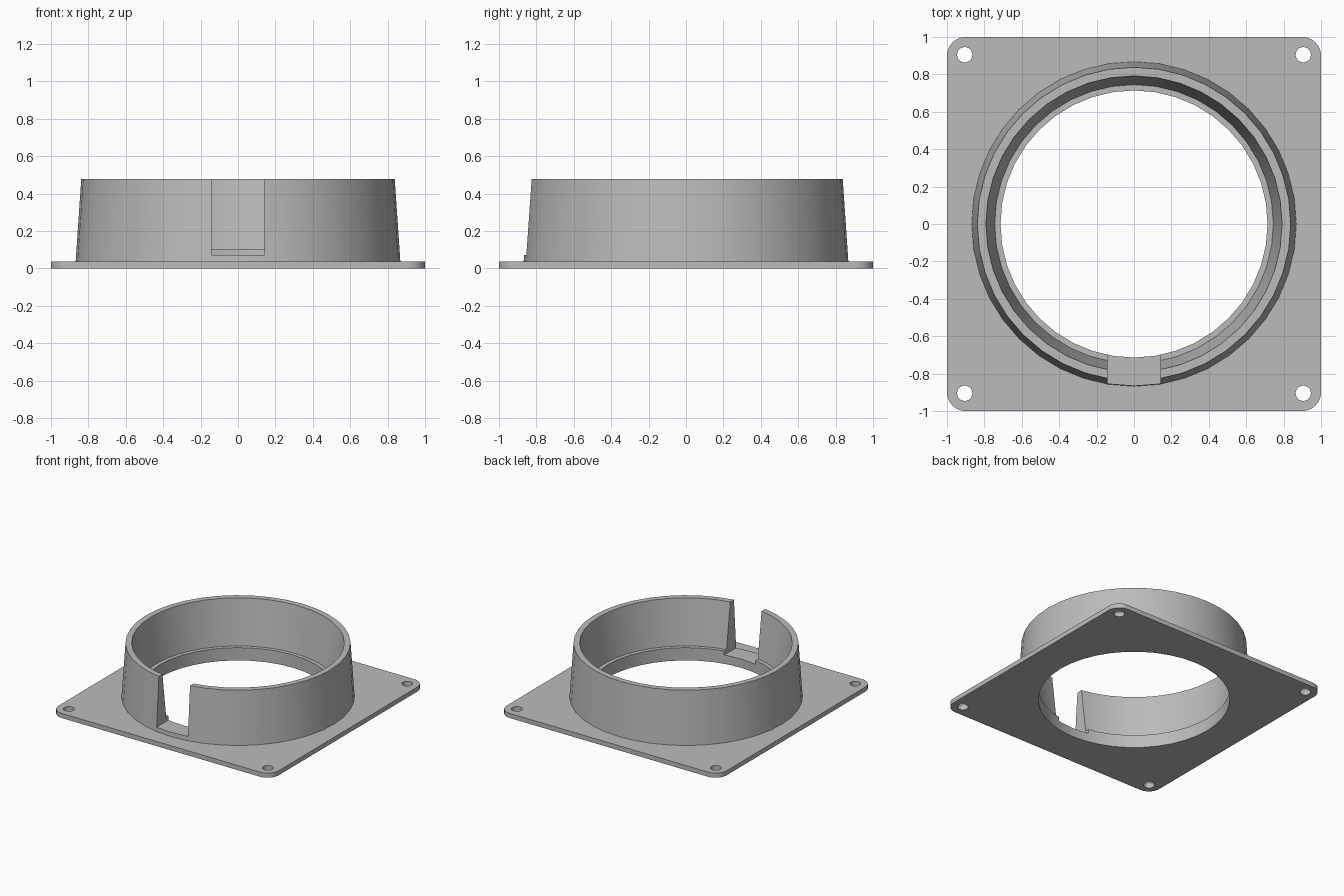
import bpy
import bmesh
import math

if "Cube" in bpy.data.objects:
    bpy.data.objects.remove(bpy.data.objects["Cube"])

PLATE_TOP, RIM_TOP = 0.038, 0.478
LEDGE, NOTCH_FLOOR = 0.105, 0.072

grey = bpy.data.materials.new("grey plastic")
grey.use_nodes = True
grey.diffuse_color = (0.5, 0.5, 0.5, 1)
grey.node_tree.nodes["Principled BSDF"].inputs["Base Color"].default_value = (0.5, 0.5, 0.5, 1)


def finish(name, bm):
    bmesh.ops.recalc_face_normals(bm, faces=bm.faces)
    mesh = bpy.data.meshes.new(name)
    bm.to_mesh(mesh)
    bm.free()
    mesh.materials.append(grey)
    obj = bpy.data.objects.new(name, mesh)
    bpy.context.collection.objects.link(obj)
    return obj


def lathe(name, profile, sides=40, x=0, y=0):
    """Closed solid of revolution from (radius, height) points."""
    bm = bmesh.new()
    rings = []
    for r, z in profile:
        angles = [math.tau * i / sides for i in range(sides)]
        rings.append([bm.verts.new((x + r * math.cos(a), y + r * math.sin(a), z)) for a in angles])
    for low, high in zip(rings, rings[1:]):
        for i in range(sides):
            j = (i + 1) % sides
            bm.faces.new((low[i], low[j], high[j], high[i]))
    bm.faces.new(rings[0])
    bm.faces.new(rings[-1])
    return finish(name, bm)


def box(name, low, high):
    bm = bmesh.new()
    bmesh.ops.create_cube(bm, size=1)
    for v in bm.verts:
        v.co = [l + (c + 0.5) * (h - l) for c, l, h in zip(v.co, low, high)]
    return finish(name, bm)


# Square plate with rounded corners
bm = bmesh.new()
bmesh.ops.create_cube(bm, size=2)
for v in bm.verts:
    v.co.z = PLATE_TOP if v.co.z > 0 else 0
uprights = [e for e in bm.edges if abs(e.verts[0].co.z - e.verts[1].co.z) > 0.01]
bmesh.ops.bevel(bm, geom=uprights, offset=0.1, segments=8, profile=0.5, affect='EDGES')
body = finish("flanged_collar", bm)


def apply_boolean(tool, operation):
    mod = body.modifiers.new(tool.name, 'BOOLEAN')
    mod.operation = operation
    mod.solver = 'EXACT'
    mod.object = tool
    bpy.ops.object.select_all(action='DESELECT')
    bpy.context.view_layer.objects.active = body
    body.select_set(True)
    bpy.ops.object.modifier_apply(modifier=mod.name)
    bpy.data.objects.remove(tool)


# Tapered collar
slope = (0.868 - 0.838) / (RIM_TOP - PLATE_TOP)
apply_boolean(lathe("collar", [(0.868 + slope * 0.02, PLATE_TOP - 0.02), (0.838, RIM_TOP)]), 'UNION')

# Stepped bore with an inner ledge
flare = (0.792 - 0.745) / (RIM_TOP - LEDGE)
bore = [(0.714, -0.1), (0.714, LEDGE), (0.745, LEDGE), (0.792 + flare * 0.1, RIM_TOP + 0.1)]
apply_boolean(lathe("bore", bore), 'DIFFERENCE')

# Cable notch in the front wall
apply_boolean(box("notch", (-0.142, -0.95, NOTCH_FLOOR), (0.142, -0.5, 0.6)), 'DIFFERENCE')

# Screw holes in the corners
for sx in (-1, 1):
    for sy in (-1, 1):
        hole = lathe("screw_hole", [(0.041, -0.1), (0.041, 0.1)], 24, sx * 0.905, sy * 0.905)
        apply_boolean(hole, 'DIFFERENCE')

body.select_set(True)
bpy.context.view_layer.objects.active = body
bpy.ops.object.shade_smooth_by_angle(angle=math.radians(30))
